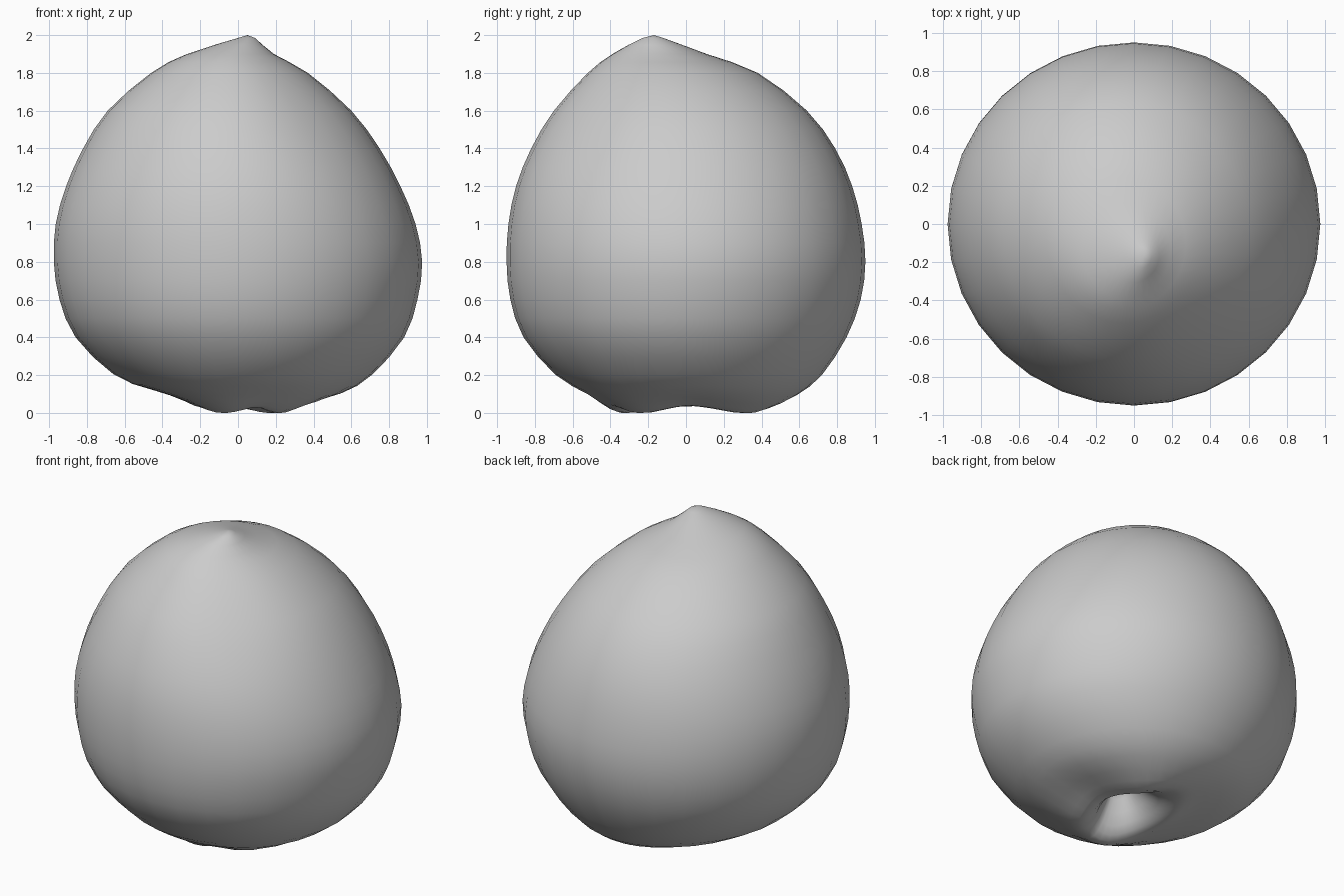
import bpy, bmesh, math
from mathutils import Vector

default_cube = bpy.data.objects.get("Cube")
if default_cube:
    bpy.data.objects.remove(default_cube, do_unlink=True)

SEGMENTS = 32
# Levels of the fruit from tip to stem cavity: height, left, right, front, back
LEVELS = [
    (2, .05, .05, -.17, -.17),
    (1.985, 0, .09, -.23, -.12),
    (1.9, -.27, .19, -.39, .11),
    (1.8, -.46, .37, -.52, .38),
    (1.6, -.69, .6, -.7, .64),
    (1.4, -.82, .75, -.82, .79),
    (1.2, -.91, .86, -.9, .88),
    (1, -.965, .94, -.94, .93),
    (.8, -.975, .975, -.95, .95),
    (.6, -.945, .95, -.93, .925),
    (.4, -.86, .88, -.86, .85),
    (.2, -.66, .71, -.69, .72),
    (.09, -.46, .55, -.52, .59),
    (.015, -.28, .35, -.41, .45),
    (0, -.2, .26, -.33, .35),
    (.06, -.12, .18, -.25, .2),
    (.2, -.05, .11, -.17, .04),
    (.33, .03, .03, -.11, -.11),
]


def bump(angle, centre, width):
    """Smooth hump around one compass angle, in degrees."""
    gap = (math.degrees(angle) - centre + 180) % 360 - 180
    return math.exp(-(gap / width) ** 2)


def spline(a, b, c, d, t):
    """Smooth step from level b to level c."""
    return [q + t / 2 * (r - p + t * (2 * p - 5 * q + 4 * r - s
            + t * (3 * (q - r) + s - p))) for p, q, r, s in zip(a, b, c, d)]


def surface_point(level, angle):
    z, left, right, front, back = level
    x = (left + right) / 2 + (right - left) / 2 * math.cos(angle)
    y = (front + back) / 2 + (back - front) / 2 * math.sin(angle)
    # Uneven lobes around the stem cavity
    lobes = max(bump(angle, 246, 35), bump(angle, 318, 30), bump(angle, 55, 40))
    radius = math.hypot(x, y)
    z += .05 * (1 - lobes) * math.exp(-((radius - .33) / .22) ** 2) * (z < .5)
    # Shallow seam running down from the tip
    seam = 1 - .03 * bump(angle, 310, 22) * math.exp(-((z - 1.65) / .3) ** 2)
    return Vector((x * seam, y * seam, z))


# Intermediate levels give the body a smooth profile
levels = []
for i in range(1, len(LEVELS) - 2):
    for t in (0, .5):
        levels.append(spline(*LEVELS[i - 1:i + 3], t))
levels.append(LEVELS[-2])

bm = bmesh.new()
rings = [[bm.verts.new(surface_point(level, math.tau * k / SEGMENTS))
          for k in range(SEGMENTS)] for level in levels]
tip, pit = [bm.verts.new((sum(e[1:3]) / 2, sum(e[3:]) / 2, e[0]))
            for e in (LEVELS[0], LEVELS[-1])]
for k in range(SEGMENTS):
    n = (k + 1) % SEGMENTS
    bm.faces.new((tip, rings[0][k], rings[0][n]))
    bm.faces.new((pit, rings[-1][n], rings[-1][k]))
    for upper, lower in zip(rings, rings[1:]):
        bm.faces.new((upper[k], lower[k], lower[n], upper[n]))
for face in bm.faces:
    face.smooth = True
bmesh.ops.recalc_face_normals(bm, faces=bm.faces[:])

mesh = bpy.data.meshes.new("fruit_body")
bm.to_mesh(mesh)
bm.free()
fruit = bpy.data.objects.new("fruit_body", mesh)
bpy.context.collection.objects.link(fruit)

# Plain grey skin
skin = bpy.data.materials.new("light_grey")
skin.use_nodes = True
grey = (.6, .6, .6, 1)
skin.diffuse_color = grey
skin.node_tree.nodes["Principled BSDF"].inputs["Base Color"].default_value = grey
mesh.materials.append(skin)
